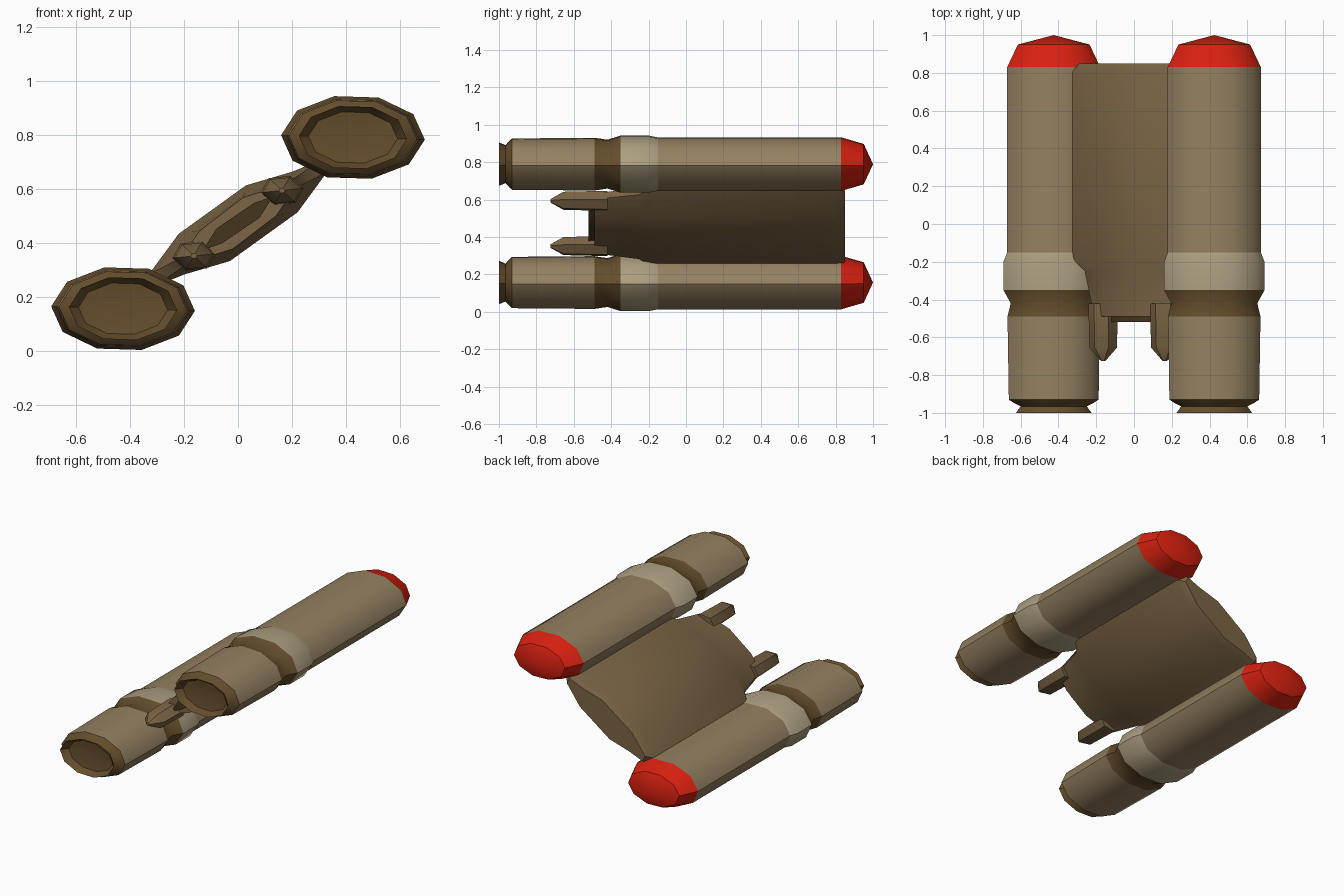
import bpy, bmesh, math

if "Cube" in bpy.data.objects:
    bpy.data.objects.remove(bpy.data.objects["Cube"])


def material(name, rgb):
    m = bpy.data.materials.new(name)
    m.diffuse_color = (*rgb, 1)
    m.use_nodes = True
    m.node_tree.nodes["Principled BSDF"].inputs["Base Color"].default_value = m.diffuse_color
    return m


TAN = material("tan", (0.30, 0.22, 0.12))
LIGHT = material("light_tan", (0.42, 0.35, 0.22))
BROWN = material("brown", (0.13, 0.075, 0.025))
OLIVE = material("olive_brown", (0.20, 0.13, 0.06))
DARK = material("dark_brown", (0.06, 0.035, 0.012))
RED = material("red", (0.70, 0.015, 0.005))


def loft(name, section, stations, centre, mat, cap=False):
    """Skin an xz section through (y, scale_x, scale_z) stations."""
    bm = bmesh.new()
    cx, cz = centre
    rings = [[bm.verts.new((cx + x * sx, y, cz + z * sz)) for x, z in section]
             for y, sx, sz in stations]
    n = len(section)
    for a, b in zip(rings, rings[1:]):
        for i in range(n):
            j = (i + 1) % n
            bm.faces.new((a[i], a[j], b[j], b[i]))
    if cap:
        bm.faces.new(rings[0])
        bm.faces.new(rings[-1])
    bmesh.ops.remove_doubles(bm, verts=bm.verts, dist=1e-5)
    bmesh.ops.recalc_face_normals(bm, faces=bm.faces)
    # open shells: make sure the normals point away from the axis
    f = max(bm.faces, key=lambda f: abs(f.calc_center_median().x - cx))
    if f.normal.x * (f.calc_center_median().x - cx) < 0:
        bmesh.ops.reverse_faces(bm, faces=bm.faces)
    me = bpy.data.meshes.new(name)
    bm.to_mesh(me)
    bm.free()
    me.materials.append(mat)
    ob = bpy.data.objects.new(name, me)
    bpy.context.collection.objects.link(ob)
    bpy.ops.object.select_all(action='DESELECT')
    ob.select_set(True)
    bpy.context.view_layer.objects.active = ob
    bpy.ops.object.shade_smooth_by_angle(angle=math.radians(42))
    return ob


def polygon(n, phase):
    return [(math.cos(math.radians(phase + 360 * i / n)),
             math.sin(math.radians(phase + 360 * i / n))) for i in range(n)]


decagon = polygon(10, -3)

# Long pods: nose cap, hull, collar, waist, tail and recessed exhaust
pod_parts = [
    ("nose_cap", RED, [(1.0, 0, 0), (0.95, 0.19, 0.112), (0.83, 0.247, 0.148)]),
    ("hull", TAN, [(0.83, 0.247, 0.148), (-0.15, 0.247, 0.148)]),
    ("collar", LIGHT, [(-0.15, 0.247, 0.148), (-0.2, 0.266, 0.158),
                       (-0.35, 0.266, 0.158)]),
    ("waist", BROWN, [(-0.35, 0.266, 0.158), (-0.42, 0.228, 0.135),
                      (-0.49, 0.245, 0.146)]),
    ("tail", TAN, [(-0.49, 0.245, 0.146), (-0.93, 0.238, 0.142)]),
    ("exhaust", BROWN, [(-0.93, 0.238, 0.142), (-0.945, 0.215, 0.128),
                        (-0.965, 0.175, 0.105), (-1.0, 0.20, 0.12),
                        (-0.955, 0.165, 0.098), (-0.94, 0, 0)]),
]
for side, centre in (("left", (-0.425, 0.157)), ("right", (0.425, 0.79))):
    for part, mat, stations in pod_parts:
        loft(f"{side}_{part}", decagon, stations, centre, mat)

# Slanted central body joining the pods, tapered at the back
half = [(-0.33, -0.19), (-0.22, -0.04), (0.03, 0.14), (0.2, 0.19), (0.31, 0.235)]
slab = half + [(-x, -z) for x, z in half]
mid = (0, 0.473)
loft("central_body", slab,
     [(0.85, 0.88, 0.88), (0.80, 1, 1), (-0.18, 1, 1), (-0.25, 0.79, 0.81),
      (-0.49, 0.64, 0.68)], mid, OLIVE, cap=True)

# Dark panel on the back of the body
panel_half = [(-0.13, -0.10), (-0.08, -0.02), (0.06, 0.075)]
panel = panel_half + [(-x, -z) for x, z in panel_half]
loft("rear_panel", panel, [(-0.48, 1, 1), (-0.52, 1, 1)], mid, DARK, cap=True)

# Small pointed thrusters either side of the panel
hexagon = polygon(6, 8)
for side, s in (("left", -1), ("right", 1)):
    loft(f"{side}_thruster", hexagon,
         [(-0.42, 0.08, 0.058), (-0.655, 0.073, 0.052), (-0.725, 0.012, 0.01)],
         (0.163 * s, 0.473 + 0.121 * s), OLIVE, cap=True)
